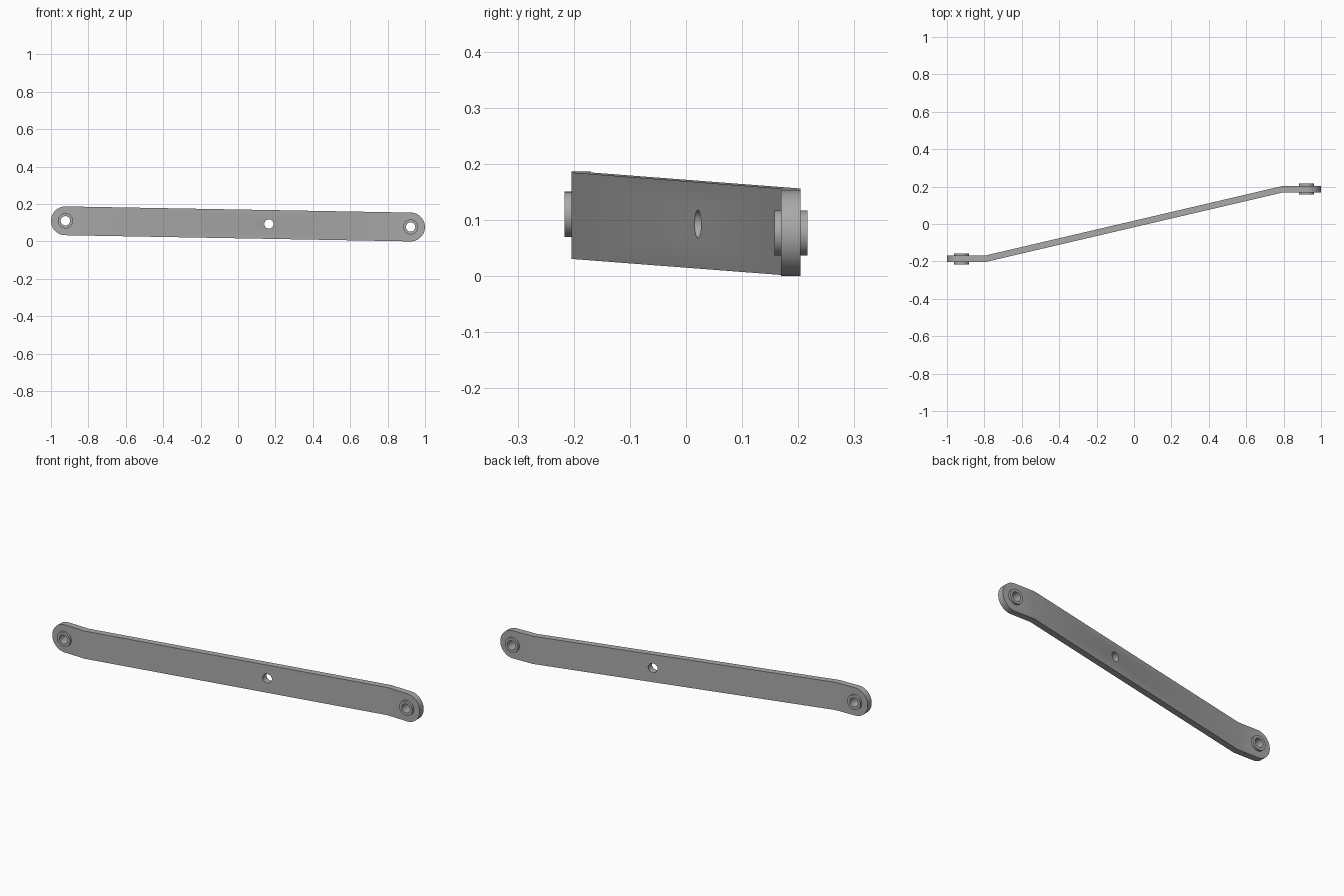
import bpy, bmesh
from math import sin, cos, pi, atan2

cube = bpy.data.objects.get("Cube")
if cube:
    bpy.data.objects.remove(cube, do_unlink=True)

END_X, BEND_X, OFFSET = 0.923, 0.8, 0.187
RADIUS, HALF = 0.077, 0.0175
ENDS = {"left": (END_X, 0.077), "right": (-END_X, 0.110)}

steel = bpy.data.materials.new("steel_grey")
steel.use_nodes = True
grey = (0.4, 0.4, 0.4, 1)
steel.diffuse_color = grey
steel.node_tree.nodes["Principled BSDF"].inputs["Base Color"].default_value = grey


def make_object(name, bm):
    bmesh.ops.recalc_face_normals(bm, faces=bm.faces)
    mesh = bpy.data.meshes.new(name)
    bm.to_mesh(mesh)
    bm.free()
    mesh.materials.append(steel)
    obj = bpy.data.objects.new(name, mesh)
    bpy.context.collection.objects.link(obj)
    return obj


def smooth(obj):
    bpy.ops.object.select_all(action="DESELECT")
    obj.select_set(True)
    bpy.context.view_layer.objects.active = obj
    bpy.ops.object.shade_smooth_by_angle(angle=pi / 6)


def circle(x, z, r, start=0, sweep=2 * pi, n=32):
    return [(x + r * cos(start + sweep * i / n), z + r * sin(start + sweep * i / n))
            for i in range(n)]


def bridge(bm, a, b):
    for i in range(len(a)):
        j = (i + 1) % len(a)
        bm.faces.new((a[i], a[j], b[j], b[i]))


def tube(name, x, y, z, outer, inner, half):
    """Tube along y; a solid cylinder when inner is zero."""
    bm = bmesh.new()
    loops = [[bm.verts.new((px, y + s * half, pz)) for px, pz in circle(x, z, r)]
             for r, s in ((outer, -1), (outer, 1), (inner, 1), (inner, -1)) if r]
    bridge(bm, loops[0], loops[1])
    if inner:
        for k in (1, 2, 3):
            bridge(bm, loops[k], loops[(k + 1) % 4])
    else:
        for loop in loops:
            bm.faces.new(loop)
    return make_object(name, bm)


# Bar: round-ended strip, split at the bends and shifted into its Z shape
(xl, zl), (xr, zr) = ENDS["left"], ENDS["right"]
tilt = atan2(zl - zr, xl - xr)
outline = circle(xl, zl, RADIUS, tilt - pi / 2, pi, 24)
outline.append((xl + RADIUS * cos(tilt + pi / 2), zl + RADIUS * sin(tilt + pi / 2)))
outline += circle(xr, zr, RADIUS, tilt + pi / 2, pi, 24)
outline.append((xr + RADIUS * cos(tilt - pi / 2), zr + RADIUS * sin(tilt - pi / 2)))
bm = bmesh.new()
front, back = [[bm.verts.new((x, y, z)) for x, z in outline] for y in (-HALF, HALF)]
bm.faces.new(front)
bm.faces.new(back)
bridge(bm, front, back)
for x in (-BEND_X, BEND_X):
    bmesh.ops.bisect_plane(bm, geom=bm.verts[:] + bm.edges[:] + bm.faces[:],
                           plane_co=(x, 0, 0), plane_no=(1, 0, 0))
for v in bm.verts:
    v.co.y += OFFSET * max(-1, min(1, v.co.x / BEND_X))
bar = make_object("bent_bar", bm)

# Drilled holes
cutters = [tube("middle_hole_cutter", 0.165, 0.04, 0.093, 0.025, 0, 0.1)]
for side, (x, z) in ENDS.items():
    y = OFFSET if x > 0 else -OFFSET
    cutters.append(tube(side + "_hole_cutter", x, y, z, 0.0405, 0, 0.1))
for cutter in cutters:
    cutter.hide_render = True
    cutter.hide_set(True)
    cut = bar.modifiers.new(cutter.name, "BOOLEAN")
    cut.operation, cut.solver, cut.object = "DIFFERENCE", "EXACT", cutter
bpy.context.view_layer.objects.active = bar
for cutter in cutters:
    bpy.ops.object.modifier_apply(modifier=cutter.name)
    bpy.data.objects.remove(cutter, do_unlink=True)
smooth(bar)

# Bushings pressed into both ends
for side, (x, z) in ENDS.items():
    y = OFFSET if x > 0 else -OFFSET
    smooth(tube(side + "_bushing", x, y, z, 0.0405, 0.025, 0.0295))
